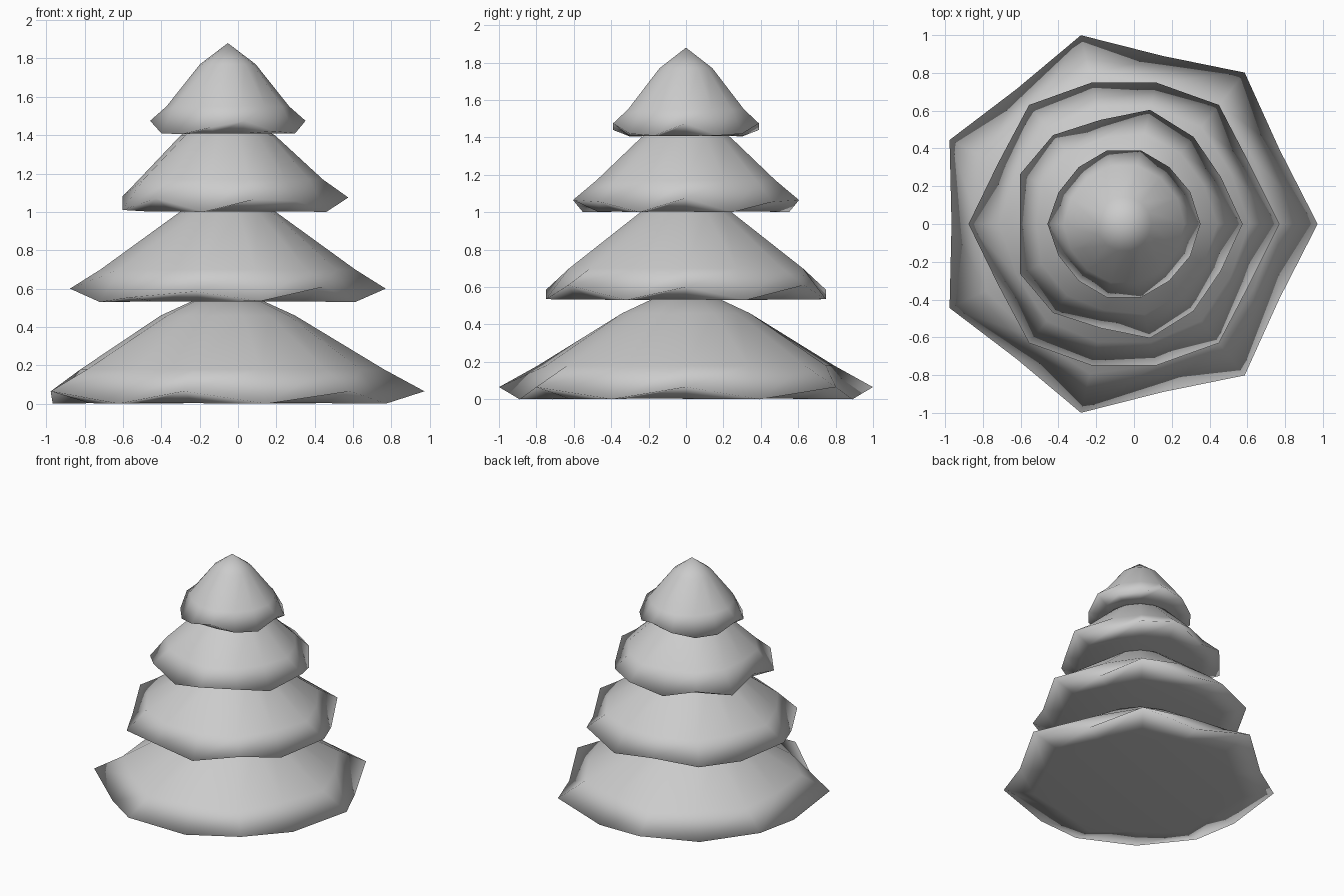
import bpy, bmesh, math

if "Cube" in bpy.data.objects:
    bpy.data.objects.remove(bpy.data.objects["Cube"])

N = 14          # sides of every tier
CX = -0.053     # trunk axis

grey = bpy.data.materials.new("light_grey")
grey.diffuse_color = (0.6, 0.6, 0.6, 1)
grey.use_nodes = True
grey.node_tree.nodes["Principled BSDF"].inputs["Base Color"].default_value = grey.diffuse_color


def tier(name, rim, low, shoulder, upper, apex):
    """rim: (radius, z) for half the circle, mirrored in y; other rings: (radius, z)."""
    bm = bmesh.new()
    full = [rim[min(i, N - i)] for i in range(N)]
    mean = sum(r for r, _ in full) / N

    def ring(points):
        out = []
        for i, (r, z) in enumerate(points):
            a = 2 * math.pi * i / N
            out.append(bm.verts.new((CX + r * math.cos(a), r * math.sin(a), z)))
        return out

    def bridge(a, b):
        for i in range(N):
            j = (i + 1) % N
            bm.faces.new((a[i], a[j], b[j], b[i]))

    # underside, wavy rim, shoulder, upper ring
    rings = [
        ring([(0.78 * r, low + 0.003) for r, _ in full]),
        ring(full),
        ring([(shoulder[0] * (0.5 + 0.5 * r / mean), shoulder[1]) for r, _ in full]),
        ring([upper] * N),
    ]
    for a, b in zip(rings, rings[1:]):
        bridge(a, b)
    bm.faces.new(rings[0][::-1])
    tip = bm.verts.new((CX, 0, apex))
    for i in range(N):
        bm.faces.new((rings[-1][i], rings[-1][(i + 1) % N], tip))
    bmesh.ops.recalc_face_normals(bm, faces=bm.faces)
    for f in bm.faces:
        f.smooth = True
    me = bpy.data.meshes.new(name)
    bm.to_mesh(me)
    bm.free()
    me.materials.append(grey)
    bpy.context.collection.objects.link(bpy.data.objects.new(name, me))


# bottom tier: regular seven-pointed skirt
tier("bottom_branches",
     [(1.025, 0.065) if i % 2 == 0 else (0.913, 0.0) for i in range(8)],
     0.0, (0.79, 0.18), (0.35, 0.46), 0.62)

# second tier
tier("lower_middle_branches",
     [(0.823, 0.60), (0.737, 0.53), (0.806, 0.61), (0.768, 0.535),
      (0.768, 0.585), (0.806, 0.555), (0.74, 0.53), (0.823, 0.60)],
     0.53, (0.645, 0.70), (0.25, 1.00), 1.12)

# third tier
tier("upper_middle_branches",
     [(0.628, 1.075), (0.57, 1.0), (0.59, 1.055), (0.62, 1.065),
      (0.565, 1.0), (0.602, 1.07), (0.61, 1.01), (0.55, 1.08)],
     1.0, (0.48, 1.17), (0.245, 1.40), 1.53)

# top tier with the tip
tier("top_branches",
     [(0.405, 1.475), (0.39, 1.41), (0.385, 1.42), (0.40, 1.475),
      (0.40, 1.44), (0.385, 1.405), (0.385, 1.41), (0.405, 1.475)],
     1.405, (0.315, 1.55), (0.145, 1.77), 1.88)
